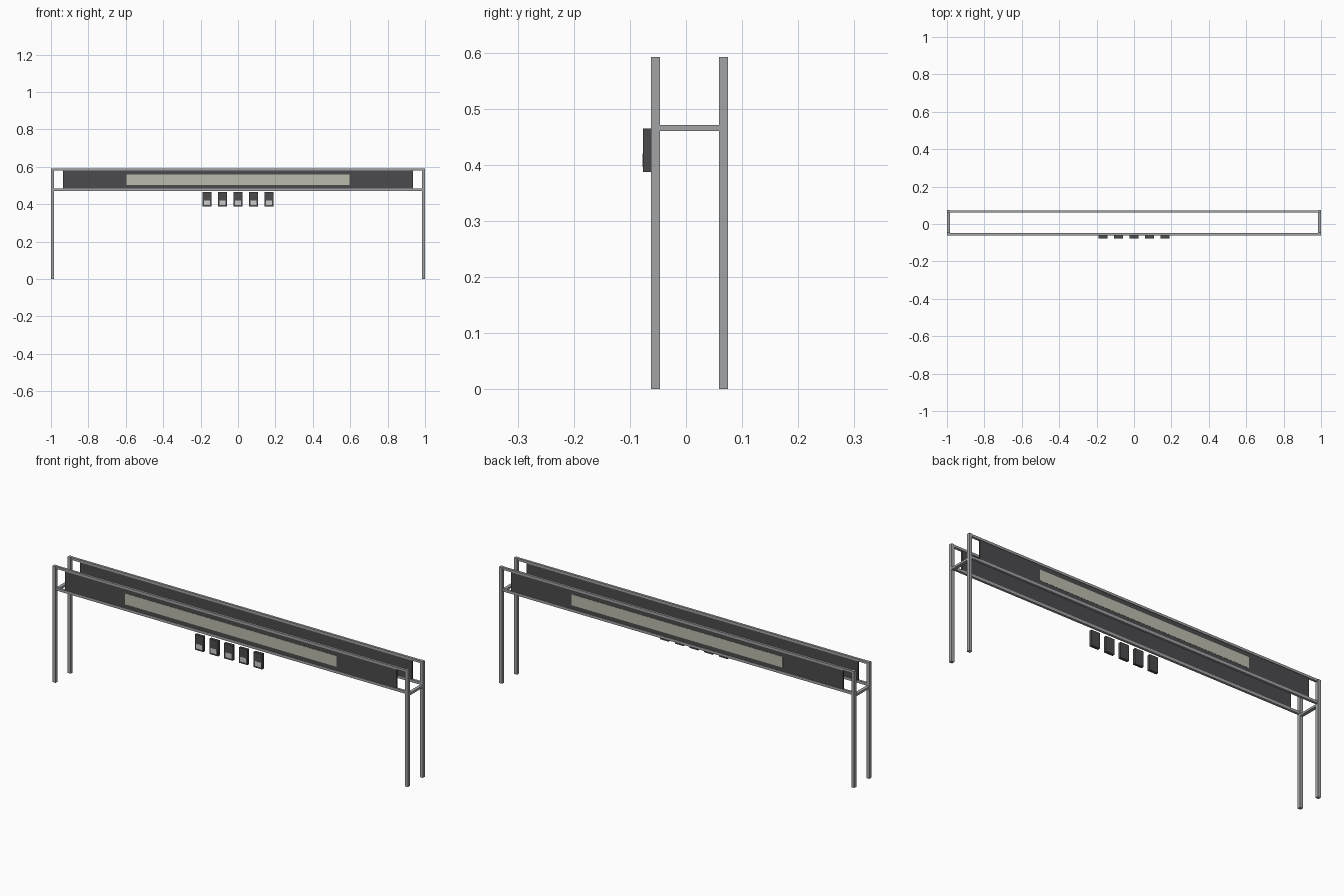
import bpy
from mathutils import Vector

if "Cube" in bpy.data.objects:
    bpy.data.objects.remove(bpy.data.objects["Cube"])


def material(name, rgb):
    m = bpy.data.materials.new(name)
    m.diffuse_color = (*rgb, 1)
    m.use_nodes = True
    m.node_tree.nodes["Principled BSDF"].inputs["Base Color"].default_value = m.diffuse_color
    return m


steel = material("steel_grey", (0.36, 0.37, 0.38))
dark = material("dark_panel", (0.07, 0.07, 0.075))
pale = material("pale_display", (0.50, 0.50, 0.42))
white = material("pale_window", (0.65, 0.65, 0.62))


def box(name, x, y, z, mat):
    """Box from (min, max) ranges on each axis."""
    bpy.ops.mesh.primitive_cube_add(size=1)
    o = bpy.context.object
    o.name = name
    size = Vector((x[1] - x[0], y[1] - y[0], z[1] - z[0]))
    mid = Vector((sum(x), sum(y), sum(z))) / 2
    for v in o.data.vertices:
        v.co = v.co * size
    o.location = mid
    o.data.materials.append(mat)
    return o


TOP = 0.592
POST = 0.0165
FRAMES = (("front", -0.0543, -1), ("back", 0.0667, 1))

for side, yc, out in FRAMES:
    # corner posts
    for end, s in (("left", -1), ("right", 1)):
        xs = sorted((s, s * (1 - POST)))
        box(f"{side}_{end}_post", xs, (yc - POST / 2, yc + POST / 2), (0, TOP), steel)
    # long rails above and below the sign
    for level, z0, z1 in (("upper", 0.580, TOP), ("lower", 0.470, 0.483)):
        box(f"{side}_{level}_rail", (-0.984, 0.984), (yc - 0.006, yc + 0.006), (z0, z1), steel)
    # sign panel with pale display on its outer face
    box(f"{side}_sign_panel", (-0.935, 0.935), (yc - 0.004, yc + 0.004), (0.481, 0.582), dark)
    ys = sorted((yc + out * 0.003, yc + out * 0.005))
    box(f"{side}_display", (-0.595, 0.595), ys, (0.503, 0.558), pale)

# cross bars joining the two frames
for end, s in (("left", -1), ("right", 1)):
    xs = sorted((s, s * (1 - POST)))
    box(f"{end}_cross_bar", xs, (-0.047, 0.059), (0.460, 0.4705), steel)

# row of hanging signal boxes with small windows
for i in range(5):
    x = (i - 2) * 0.083
    box(f"signal_box_{i + 1}", (x - 0.024, x + 0.024), (-0.0765, -0.0625), (0.387, 0.465), dark)
    box(f"signal_window_{i + 1}", (x - 0.017, x + 0.017), (-0.0772, -0.0755), (0.396, 0.420), white)
